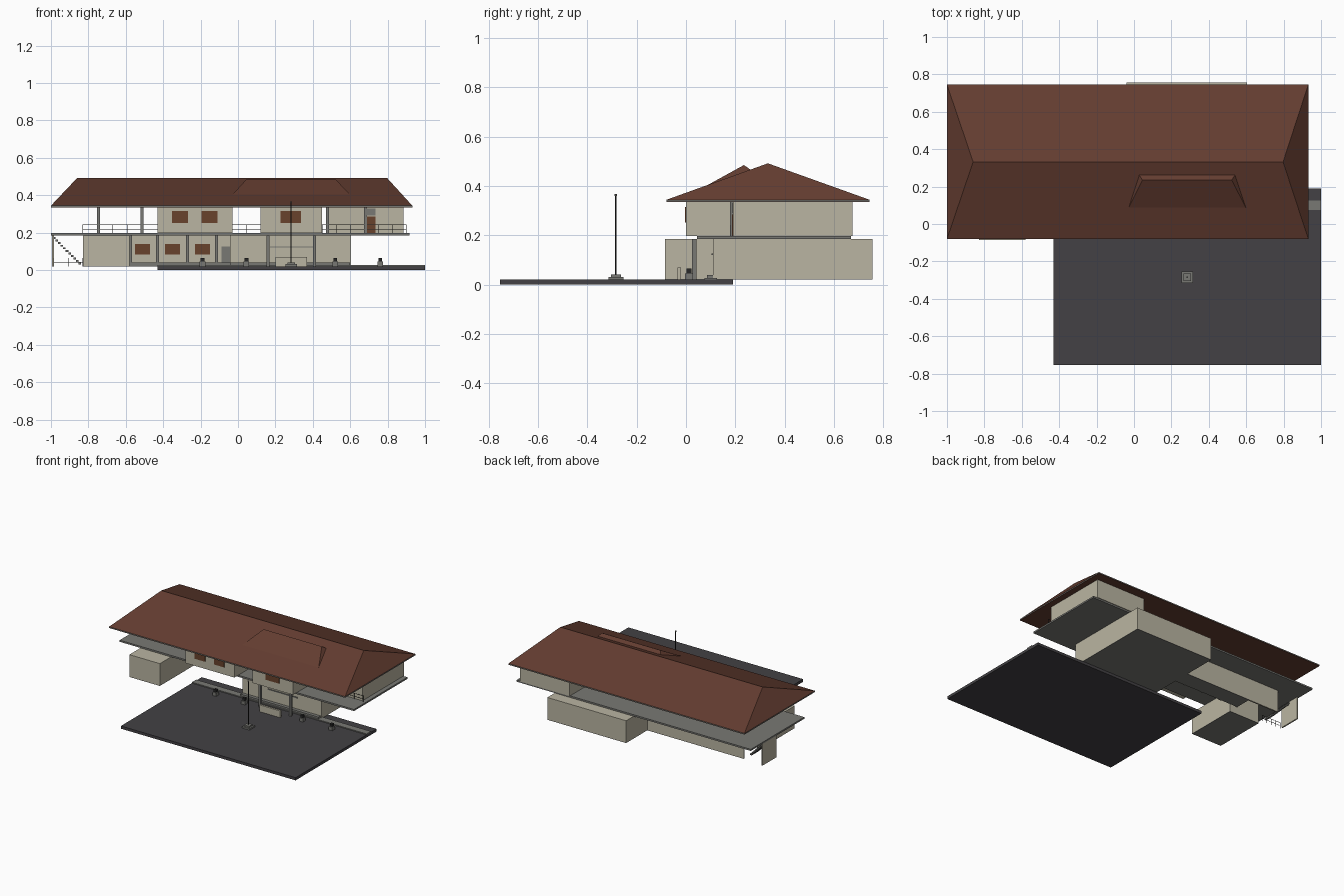
import bpy, bmesh, math

if "Cube" in bpy.data.objects:
    bpy.data.objects.remove(bpy.data.objects["Cube"])

def material(name, rgb):
    m = bpy.data.materials.new(name)
    m.diffuse_color = (*rgb, 1)
    m.use_nodes = True
    m.node_tree.nodes["Principled BSDF"].inputs["Base Color"].default_value = m.diffuse_color
    return m

CREAM = material("cream_wall", (0.49, 0.46, 0.36))
ROOF = material("roof_brown", (0.125, 0.046, 0.030))
WOOD = material("brown_wood", (0.14, 0.055, 0.025))
ASPHALT = material("asphalt", (0.056, 0.053, 0.058))
GREY = material("concrete", (0.19, 0.19, 0.175))
DARK = material("dark_metal", (0.02, 0.02, 0.02))

def finish(name, bm, mat):
    bmesh.ops.recalc_face_normals(bm, faces=bm.faces)
    me = bpy.data.meshes.new(name)
    bm.to_mesh(me)
    bm.free()
    me.materials.append(mat)
    ob = bpy.data.objects.new(name, me)
    bpy.context.collection.objects.link(ob)
    return ob

def box(name, x, y, z, mat):
    """Box from (min, max) ranges on each axis."""
    bm = bmesh.new()
    v = [bm.verts.new((a, b, c)) for a in x for b in y for c in z]
    for f in ((0, 1, 3, 2), (4, 6, 7, 5), (0, 4, 5, 1), (2, 3, 7, 6), (0, 2, 6, 4), (1, 5, 7, 3)):
        bm.faces.new([v[i] for i in f])
    return finish(name, bm, mat)

def hip(name, x, y, z, ridge_x, ridge_y, mat):
    """Hipped roof with a ridge along x."""
    bm = bmesh.new()
    a, b, c, d = [bm.verts.new((px, py, z[0])) for px, py in
                  ((x[0], y[0]), (x[1], y[0]), (x[1], y[1]), (x[0], y[1]))]
    e, f = [bm.verts.new((rx, ridge_y, z[1])) for rx in ridge_x]
    for face in ((a, b, f, e), (b, c, f), (c, d, e, f), (d, a, e), (d, c, b, a)):
        bm.faces.new(face)
    return finish(name, bm, mat)

def cyl(name, x, y, z, r, mat, sides=10):
    bm = bmesh.new()
    bmesh.ops.create_cone(bm, cap_ends=True, segments=sides, radius1=r, radius2=r, depth=z[1] - z[0])
    bmesh.ops.translate(bm, vec=(x, y, (z[0] + z[1]) / 2), verts=bm.verts)
    return finish(name, bm, mat)

def railing(name, x, y, z0, h=0.045, n=6):
    for k in (0.5, 1):
        box(name + "_rail", x, (y - .001, y + .001), (z0 + h * k - .002, z0 + h * k), DARK)
    for i in range(n + 1):
        px = x[0] + (x[1] - x[0]) * i / n
        box(name + "_post", (px - .001, px + .001), (y - .001, y + .001), (z0, z0 + h), DARK)

def room(name, x, y, z):
    """Cream block standing on a thin grey floor plate."""
    box(name, x, y, (z[0] + .002, z[1]), CREAM)
    box(name + "_floor", x, y, (z[0], z[0] + .002), GREY)

# Ground and pavement
box("yard", (-.43, 1), (-.755, .19), (0, .02), ASPHALT)
box("pavement", (-.43, 1), (.075, .125), (.02, .027), GREY)
box("porch_kerb", (-.04, .6), (.085, .11), (.02, .04), GREY)
box("hall_kerb", (-.58, -.04), (.385, .40), (.02, .04), GREY)

# Lower storey: the left hall is set well back under the deck
LOW = (.02, .185)
room("lower_left_room", (-.83, -.58), (-.085, .31), LOW)
room("lower_hall", (-.58, -.04), (.40, .51), LOW)
room("lower_back_block", (-.04, .605), (.11, .757), LOW)
box("passage_back_wall", (-.83, -.58), (.50, .51), LOW, CREAM)
for x in (-.51, -.35, -.19):
    box("lower_window", (x - .04, x + .04), (.395, .402), (.082, .14), WOOD)
box("lower_door", (-.087, -.043), (.395, .402), (.02, .125), GREY)
box("entrance_lintel", (.17, .41), (.104, .112), (.12, .127), GREY)
box("entrance_screen", (.2, .37), (-.035, -.02), (.02, .07), CREAM)
for x in (-.575, -.43, -.27, -.115):
    box("hall_column", (x - .008, x + .008), (.38, .397), LOW, GREY)
for x in (.16, .41):
    box("entrance_column", (x - .008, x + .008), (.025, .042), LOW, GREY)

# Upper deck and upper storey
UP = (.197, .337)
box("deck", (-1, .918), (.045, .67), (.185, .197), GREY)
box("upper_left_room", (-.43, -.03), (0, .45), UP, CREAM)
box("upper_middle_room", (.12, .45), (0, .45), UP, CREAM)
box("upper_right_room", (.48, .885), (.19, .675), UP, CREAM)
for x, w in ((-.31, .042), (-.152, .042), (.283, .055)):
    box("upper_window", (x - w, x + w), (-.005, .002), (.252, .315), WOOD)
box("upper_door", (.69, .735), (.186, .192), (.197, .285), WOOD)
box("door_light", (.69, .735), (.186, .192), (.292, .33), GREY)
for x in (-.745, -.512):
    box("deck_column", (x - .008, x + .008), (.192, .208), UP, GREY)
for x in (.478, .682):
    box("right_column", (x - .008, x + .008), (.178, .19), UP, GREY)
railing("left_rail", (-.83, -.43), .2, .197, n=5)
railing("middle_rail", (-.03, .12), .2, .197, n=2)
railing("right_rail", (.45, .9), .18, .197, n=6)

# Side stairs with end panel
box("stair_panel", (-.995, -.985), (.365, .525), LOW, CREAM)
N = 11
for i in range(N):
    x = -.84 - i * .0135
    z = .035 + i * .0137
    box("stair_step", (x - .0135, x), (.36, .45), (z - .006, z + .004), GREY)
railing("stair_rail", (-.985, -.83), .35, .02, n=4)

# Main roof and front dormer
box("eave_board", (-1, .932), (-.08, .745), (.337, .344), GREY)
box("roof_soffit", (-1, .932), (-.08, .745), (.335, .337), ROOF)
hip("main_roof", (-1, .932), (-.08, .745), (.344, .492), (-.86, .797), .332, ROOF)
hip("dormer_roof", (-.035, .605), (.075, .36), (.397, .485), (.045, .522), .235, ROOF)

# Planters
for x in (-.19, .045, .52, .76):
    box("planter", (x - .015, x + .015), (-.005, .028), (.02, .045), GREY)
    box("planter_top", (x - .01, x + .01), (.002, .022), (.045, .065), DARK)

# Flagpole on stepped base
box("flagpole_base", (.253, .315), (-.315, -.253), (.02, .031), GREY)
box("flagpole_step", (.264, .304), (-.304, -.264), (.031, .041), GREY)
cyl("flagpole", .284, -.284, (.041, .36), .003, DARK)
cyl("flagpole_cap", .284, -.284, (.36, .367), .005, GREY)
